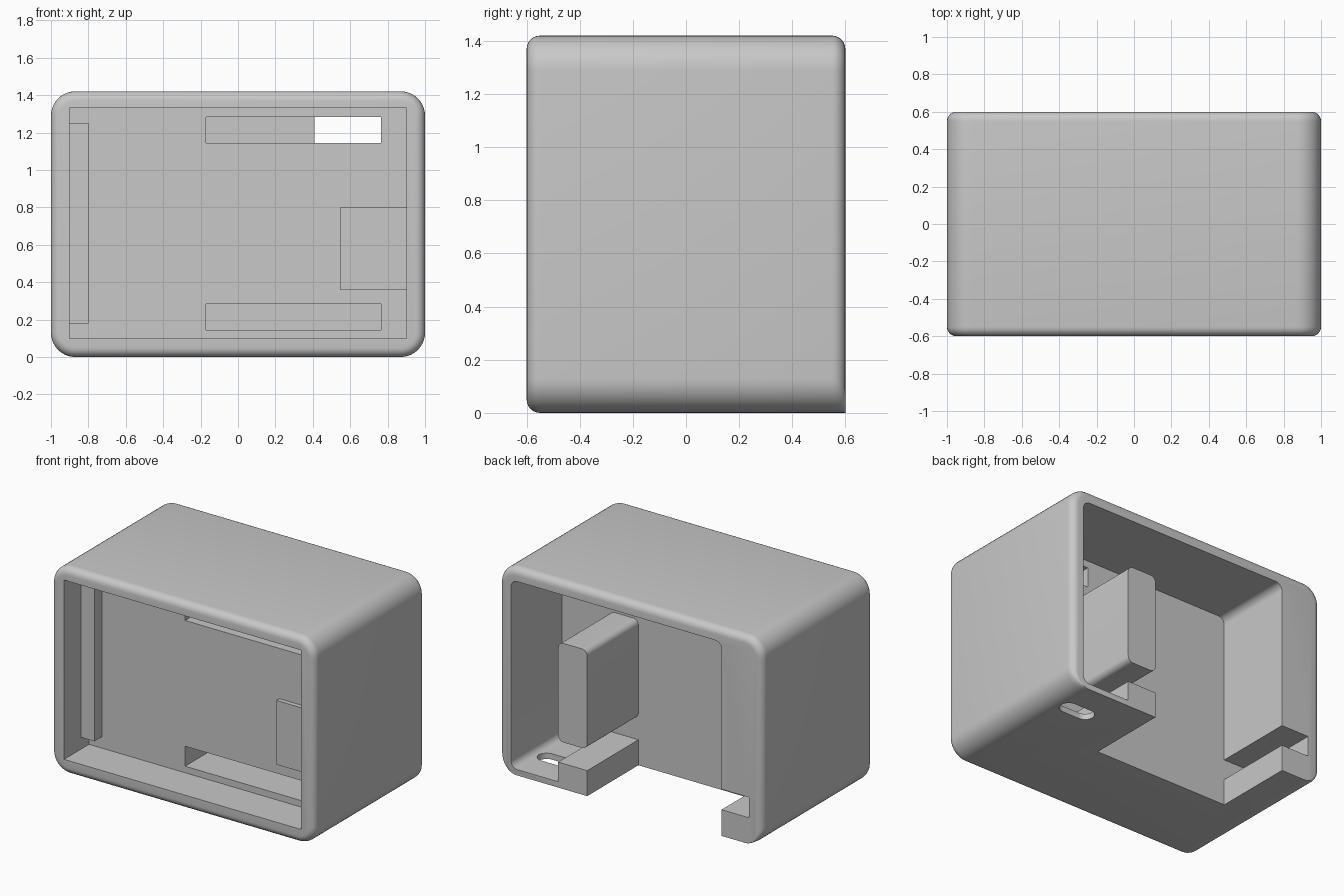
import bpy, bmesh, math
from mathutils import Vector

cube = bpy.data.objects.get("Cube")
if cube:
    bpy.data.objects.remove(cube, do_unlink=True)

grey = bpy.data.materials.new("plain_grey")
grey.use_nodes = True
grey.diffuse_color = (0.58, 0.58, 0.58, 1)
grey.node_tree.nodes["Principled BSDF"].inputs["Base Color"].default_value = (0.58, 0.58, 0.58, 1)


def outline(corners, steps=10):
    """Right-angled outline; each corner is (u, v) or (u, v, radius)."""
    pts = []
    for i, c in enumerate(corners):
        p = Vector(c[:2])
        r = c[2] if len(c) > 2 else 0
        if r == 0:
            pts.append(p)
            continue
        a = (Vector(corners[i - 1][:2]) - p).normalized()
        b = (Vector(corners[(i + 1) % len(corners)][:2]) - p).normalized()
        for k in range(steps + 1):
            t = math.pi / 2 * k / steps
            pts.append(p + r * (a + b - b * math.cos(t) - a * math.sin(t)))
    return pts


def rect(u0, u1, v0, v1, r=0):
    return outline([(u0, v0, r), (u1, v0, r), (u1, v1, r), (u0, v1, r)])


def loft(name, rings, axis="y"):
    """Skin a stack of (depth, outline) rings and cap both ends."""
    bm = bmesh.new()
    loops = []
    for d, pts in rings:
        loops.append([bm.verts.new((p.x, d, p.y) if axis == "y" else (p.x, p.y, d)) for p in pts])
    n = len(loops[0])
    for lo, hi in zip(loops, loops[1:]):
        for i in range(n):
            bm.faces.new((lo[i], lo[(i + 1) % n], hi[(i + 1) % n], hi[i]))
    bm.faces.new(loops[0])
    bm.faces.new(loops[-1])
    bmesh.ops.recalc_face_normals(bm, faces=bm.faces)
    mesh = bpy.data.meshes.new(name)
    bm.to_mesh(mesh)
    bm.free()
    mesh.materials.append(grey)
    ob = bpy.data.objects.new(name, mesh)
    bpy.context.collection.objects.link(ob)
    return ob


def prism(name, pts, d0, d1, axis="y"):
    return loft(name, [(d0, pts), (d1, pts)], axis)


def activate(ob):
    bpy.ops.object.select_all(action="DESELECT")
    ob.select_set(True)
    bpy.context.view_layer.objects.active = ob


def cut(body, cutter):
    mod = body.modifiers.new("cut", "BOOLEAN")
    mod.operation, mod.solver, mod.object = "DIFFERENCE", "EXACT", cutter
    activate(body)
    bpy.ops.object.modifier_apply(modifier=mod.name)
    bpy.data.objects.remove(cutter, do_unlink=True)


# Outer shell: rounded ends, with the back fillet left off the underside
R, F, H, Y = 0.13, 0.05, 1.42, 0.6
rings = []
for k in range(7):
    t = math.pi / 2 * k / 6
    o = F * (1 - math.sin(t))
    rings.append((-Y + F * (1 - math.cos(t)), rect(-1 + o, 1 - o, o, H - o, R - o)))
for k in range(7):
    t = math.pi / 2 * k / 6
    o = F * (1 - math.cos(t))
    rings.append((Y - F + F * math.sin(t), rect(-1 + o, 1 - o, 0, H - o, R - o)))
shell = loft("shell", rings)

# Front recess, two slots in its floor, and the opening through to the back
FLOOR, WALL = -0.33, 0.045
cut(shell, prism("recess_cutter", rect(-0.9, 0.9, 0.1, 1.33), -0.8, FLOOR))
for z in (0.145, 1.145):
    cut(shell, prism("slot_cutter", rect(-0.17, 0.765, z, z + 0.137), FLOOR - 0.1, 0))
cut(shell, prism("opening_cutter", rect(0.41, 0.765, 1.145, 1.282), -0.1, 0.2))

# Back bay with sill, side groove and open underside
bay = outline([(0.33, -0.1), (0.33, 0.175), (0.55, 0.175), (0.55, 0.04),
               (0.91, 0.04, 0.05), (0.91, 1.33, 0.05), (-0.69, 1.33, 0.05),
               (-0.69, 0.32), (-0.9, 0.32), (-0.9, 0.18), (-0.69, 0.18), (-0.69, -0.1)])
cut(shell, prism("bay_cutter", bay, WALL, 0.8))

# Oval hole in the bay floor
cut(shell, prism("oval_cutter", rect(0.625, 0.875, 0.285, 0.405, 0.0599), -0.1, 0.1, "z"))

# Raised parts
parts = [
    shell,
    prism("front_rail", rect(-0.92, -0.8, 0.18, 1.25), -0.415, FLOOR + 0.02),
    prism("front_pad", rect(0.545, 0.92, 0.36, 0.8), -0.362, FLOOR + 0.02),
    prism("back_post", rect(0.33, 0.55, 0.32, 1.0, 0.04), WALL - 0.02, Y),
]
for ob in parts:
    activate(ob)
    bpy.ops.object.shade_smooth_by_angle(angle=math.radians(30))
